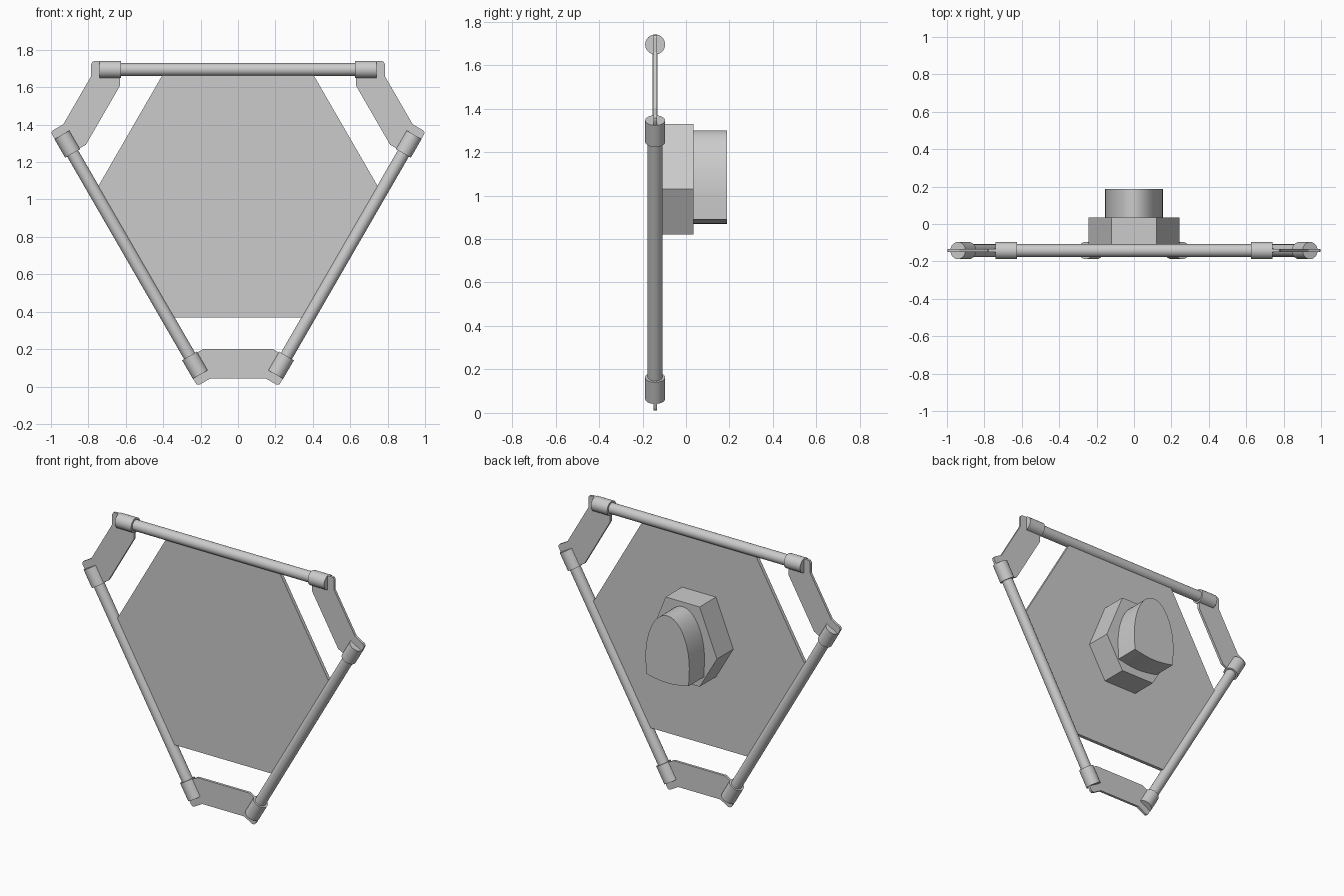
import bpy, bmesh, math
from mathutils import Matrix, Vector

cube = bpy.data.objects.get("Cube")
if cube:
    bpy.data.objects.remove(cube, do_unlink=True)

CENTRE = Vector((0, -0.142, 1.035))   # middle of the three-sided frame
ROD_DIST = 0.66                       # from the centre to each rod axis

grey = bpy.data.materials.new("light_grey")
grey.use_nodes = True
colour = (0.6, 0.6, 0.6, 1)
grey.diffuse_color = colour
grey.node_tree.nodes["Principled BSDF"].inputs["Base Color"].default_value = colour


def finish(bm, name, turn=0, smooth=False):
    """Turn a mesh about the frame centre and add it to the scene."""
    bmesh.ops.recalc_face_normals(bm, faces=bm.faces)
    bm.transform(Matrix.Translation(CENTRE) @ Matrix.Rotation(turn, 4, "Y"))
    mesh = bpy.data.meshes.new(name)
    bm.to_mesh(mesh)
    bm.free()
    mesh.materials.append(grey)
    obj = bpy.data.objects.new(name, mesh)
    bpy.context.collection.objects.link(obj)
    if smooth:
        bpy.ops.object.select_all(action="DESELECT")
        obj.select_set(True)
        bpy.context.view_layer.objects.active = obj
        bpy.ops.object.shade_smooth_by_angle(angle=math.radians(35))


def prism(name, outline, y0, y1, turn=0, smooth=False):
    """Extrude an (x, z) outline along y."""
    bm = bmesh.new()
    face = bm.faces.new([bm.verts.new((x, y0, z)) for x, z in outline])
    out = bmesh.ops.extrude_face_region(bm, geom=[face])
    moved = [v for v in out["geom"] if isinstance(v, bmesh.types.BMVert)]
    bmesh.ops.translate(bm, verts=moved, vec=(0, y1 - y0, 0))
    finish(bm, name, turn, smooth)


def bar(name, x0, x1, radius, turn):
    """Round bar along x at rod height."""
    bm = bmesh.new()
    bmesh.ops.create_cone(bm, cap_ends=True, segments=32, radius1=radius,
                          radius2=radius, depth=x1 - x0)
    bm.transform(Matrix.Translation(((x0 + x1) / 2, 0, ROD_DIST))
                 @ Matrix.Rotation(math.pi / 2, 4, "Y"))
    finish(bm, name, turn, True)


def mirrored(half):
    """Close a right-hand half outline with its left-hand copy."""
    return half + [(-x, z) for x, z in reversed(half)]


# Six-sided panel
radius = 0.665 / math.cos(math.pi / 6)
hexagon = [(radius * math.cos(i * math.pi / 3), radius * math.sin(i * math.pi / 3))
           for i in range(6)]
prism("panel", hexagon, -0.011, 0.011)


# Corner link outline: (distance along rod, distance from centre)
def on_rod(s, h):
    c, k = math.cos(math.pi / 6), 0.5
    return (c * h - k * s, -k * h - c * s)


link = mirrored([on_rod(s, h) for s, h in (
    (0.63, 0.575), (0.63, 0.70), (0.765, 0.705), (0.778, 0.702),
    (0.785, 0.69), (0.785, 0.625))])

# Rods, end sleeves and corner links, repeated three times
for i, side in enumerate(("top", "right", "left")):
    turn = i * math.tau / 3
    bar(side + "_rod", -0.65, 0.65, 0.034, turn)
    bar(side + "_sleeve_a", 0.625, 0.74, 0.046, turn)
    bar(side + "_sleeve_b", -0.74, -0.625, 0.046, turn)
    prism(f"corner_link_{i + 1}", link, -0.008, 0.008, turn)

# Six-sided mount on the back, taller at the top
prism("rear_mount", mirrored([(0.12, 0.295), (0.243, -0.005), (0.12, -0.215)]),
      0.005, 0.176)

# Arched knob with a gently bowed base
arch = [(0.155 * math.cos(math.pi * i / 32), -0.035 + 0.3 * math.sin(math.pi * i / 32))
        for i in range(33)]
base = [(-0.15 + 0.03 * i, -0.145 - 0.02 * math.sin(math.pi * i / 10))
        for i in range(11)]
prism("rear_knob", arch + base, 0.17, 0.33, smooth=True)
